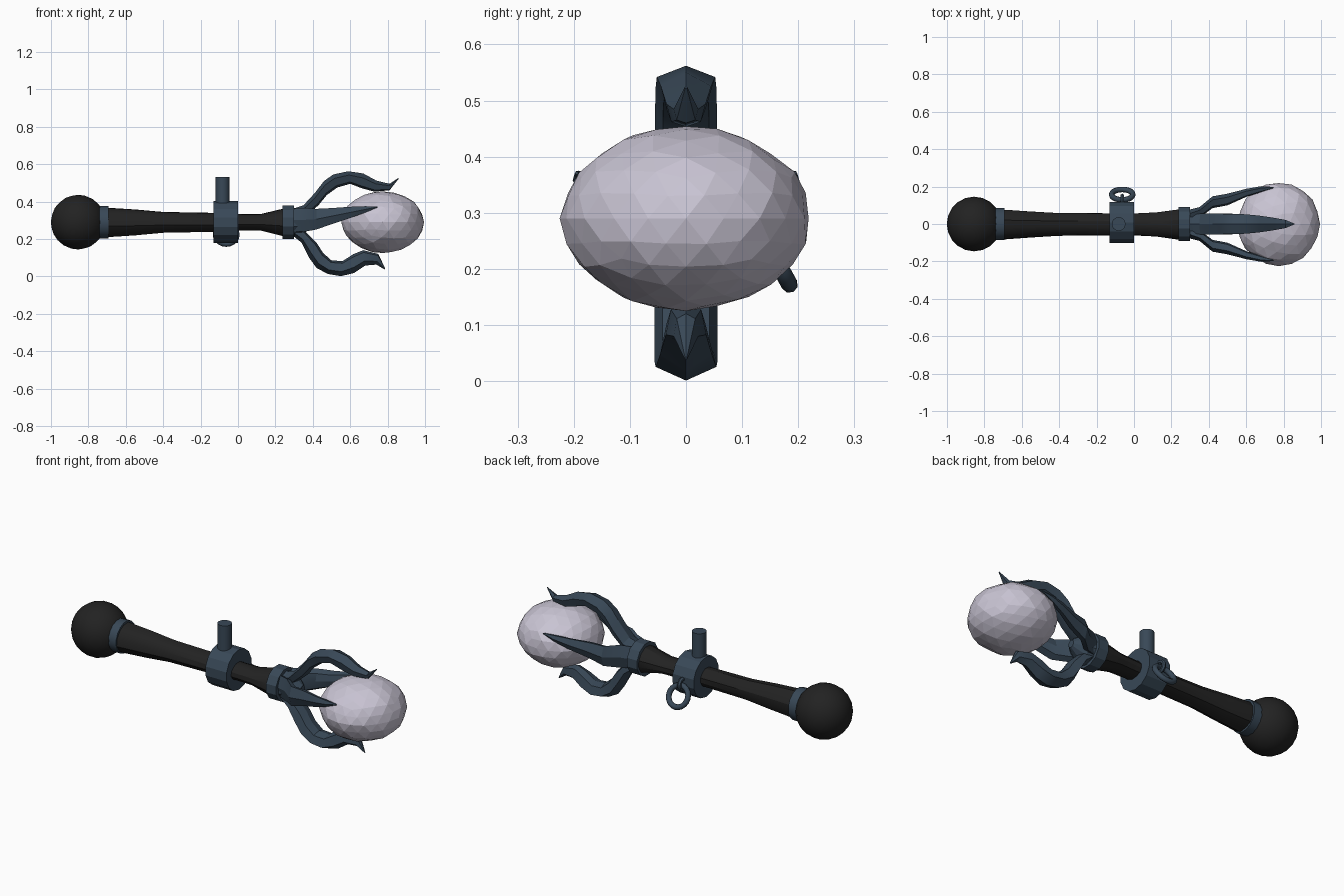
import bpy, bmesh, math, random
from mathutils import Vector, Matrix

if "Cube" in bpy.data.objects:
    bpy.data.objects.remove(bpy.data.objects["Cube"])

random.seed(4)
ZC = 0.29  # height of the long axis


def material(name, rgb):
    m = bpy.data.materials.new(name)
    m.diffuse_color = (*rgb, 1)
    m.use_nodes = True
    m.node_tree.nodes["Principled BSDF"].inputs["Base Color"].default_value = m.diffuse_color
    return m


BLACK = material("black grip", (0.016, 0.016, 0.016))
STEEL = material("blue steel", (0.04, 0.065, 0.095))
STONE = material("pale stone", (0.58, 0.55, 0.65))


def finish(bm, name, mat, smooth=None):
    bmesh.ops.recalc_face_normals(bm, faces=bm.faces)
    me = bpy.data.meshes.new(name)
    bm.to_mesh(me)
    bm.free()
    ob = bpy.data.objects.new(name, me)
    bpy.context.collection.objects.link(ob)
    me.materials.append(mat)
    if smooth:
        bpy.context.view_layer.objects.active = ob
        ob.select_set(True)
        bpy.ops.object.shade_smooth_by_angle(angle=math.radians(smooth))
        ob.select_set(False)
    return ob


def loft(name, rings, mat, smooth=None, closed=False):
    bm = bmesh.new()
    rows = [[bm.verts.new(p) for p in r] for r in rings]
    n = len(rows[0])
    pairs = list(zip(rows, rows[1:]))
    if closed:
        pairs.append((rows[-1], rows[0]))
    for a, b in pairs:
        for i in range(n):
            j = (i + 1) % n
            bm.faces.new((a[i], a[j], b[j], b[i]))
    if not closed:
        bm.faces.new(rows[0])
        bm.faces.new(rows[-1])
    return finish(bm, name, mat, smooth)


def lathe_x(name, profile, sides, mat, jitter=0, smooth=None, y=0):
    """Rings round the long axis; profile is (x, radius y, radius z)."""
    wob = [1 + random.uniform(-jitter, jitter) for _ in range(sides)]
    rings = []
    for x, ry, rz in profile:
        rings.append([(x, y + ry * wob[i] * math.cos(2 * math.pi * (i + .5) / sides),
                       ZC + rz * wob[i] * math.sin(2 * math.pi * (i + .5) / sides))
                      for i in range(sides)])
    return loft(name, rings, mat, smooth)


# black pommel ball
bm = bmesh.new()
bmesh.ops.create_icosphere(bm, subdivisions=3, radius=0.146,
                           matrix=Matrix.Translation((-0.855, 0, ZC)))
finish(bm, "pommel_ball", BLACK, 30)

# slightly uneven grip
lathe_x("grip", [(-0.76, .082, .08), (-0.69, .081, .08), (-0.55, .071, .071),
                 (-0.40, .062, .057), (-0.13, .061, .052), (0.02, .061, .045),
                 (0.12, .066, .045), (0.24, .083, .075), (0.29, .085, .078)],
        12, BLACK, jitter=0.06, smooth=30)

# collars and the wide middle band
lathe_x("pommel_collar", [(-0.745, .088, .088), (-0.693, .088, .088)], 16, STEEL, smooth=30)
lathe_x("head_collar", [(0.238, .095, .093), (0.30, .095, .093)], 12, STEEL)
lathe_x("middle_band", [(-0.13, .112, .112), (0.0, .112, .112)], 14, STEEL, y=0.008)
lathe_x("claw_socket", [(0.29, .078, .078), (0.34, .07, .072), (0.40, .02, .02)], 10, STEEL)

# upright peg
bm = bmesh.new()
bmesh.ops.create_cone(bm, cap_ends=True, segments=16, radius1=.037, radius2=.037, depth=.17,
                      matrix=Matrix.Translation((-0.082, 0, 0.447)))
finish(bm, "upright_peg", STEEL, 30)


# hanging ring and its small eyelet on the back
def torus(name, centre, u, v, major, minor, seg, sides):
    u, v, c = Vector(u).normalized(), Vector(v).normalized(), Vector(centre)
    w = u.cross(v)
    rings = []
    for i in range(seg):
        a = 2 * math.pi * i / seg
        d = u * math.cos(a) + v * math.sin(a)
        rings.append([c + d * (major + minor * math.cos(2 * math.pi * k / sides))
                      + w * minor * math.sin(2 * math.pi * k / sides) for k in range(sides)])
    return loft(name, rings, STEEL, 50, closed=True)


torus("hanging_ring", (-0.063, .157, .222), (1, 0, 0), (0, .48, -.87), .057, .015, 20, 8)
torus("ring_eyelet", (-0.063, .125, .278), (0, 1, 0), (0, 0, 1), .026, .011, 12, 6)


# claws: outer and inner edge points (x, distance from axis, half width)
def claw(name, outer, inner, widths, place):
    rings = []
    for (xo, ro), (xi, ri), w in zip(outer, inner, widths):
        o, i = Vector((xo, ro)), Vector((xi, ri))
        a, b = o.lerp(i, .3), o.lerp(i, .85)
        rings.append([place(o.x, o.y, 0), place(a.x, a.y, w), place(b.x, b.y, w * .75),
                      place(i.x, i.y, 0), place(b.x, b.y, -w * .75), place(a.x, a.y, -w)])
    loft(name, rings, STEEL, 25)


claw("top_claw",
     [(.29, .07), (.35, .09), (.41, .155), (.46, .22), (.51, .255), (.59, .272), (.67, .26),
      (.74, .222), (.81, .205), (.857, .236)],
     [(.29, 0), (.36, .03), (.43, .09), (.475, .145), (.53, .185), (.60, .205), (.665, .18),
      (.73, .163), (.81, .17), (.859, .232)],
     [.05, .055, .055, .055, .054, .052, .045, .035, .022, .002],
     lambda x, r, w: (x, w, ZC + r))
claw("bottom_claw",
     [(.29, .07), (.34, .11), (.38, .19), (.42, .245), (.48, .277), (.55, .289), (.62, .272),
      (.68, .232), (.74, .227), (.783, .253)],
     [(.29, 0), (.36, .05), (.42, .11), (.455, .165), (.50, .205), (.56, .208), (.615, .172),
      (.67, .15), (.75, .17), (.787, .248)],
     [.05, .055, .056, .056, .056, .054, .046, .036, .022, .002],
     lambda x, r, w: (x, w, ZC - r))
for side, s in (("front", -1), ("back", 1)):
    claw(side + "_claw",
         [(.29, .075), (.35, .09), (.42, .148), (.50, .162), (.60, .188), (.68, .202), (.745, .198)],
         [(.29, 0), (.36, .04), (.42, .085), (.50, .10), (.60, .145), (.68, .17), (.745, .192)],
         [.06, .064, .055, .043, .03, .017, .003],
         lambda x, r, w, s=s: (x, s * r, ZC + .012 + max(0, x - .40) * .2 + w))

# rough egg-shaped stone with flat facets
bm = bmesh.new()
bmesh.ops.create_icosphere(bm, subdivisions=3, radius=1)
for v in bm.verts:
    k = 1 + random.uniform(-.025, .01)
    v.co = (.774 + .222 * v.co.x * k, .223 * v.co.y * k, ZC + .164 * v.co.z * k)
finish(bm, "stone", STONE)
